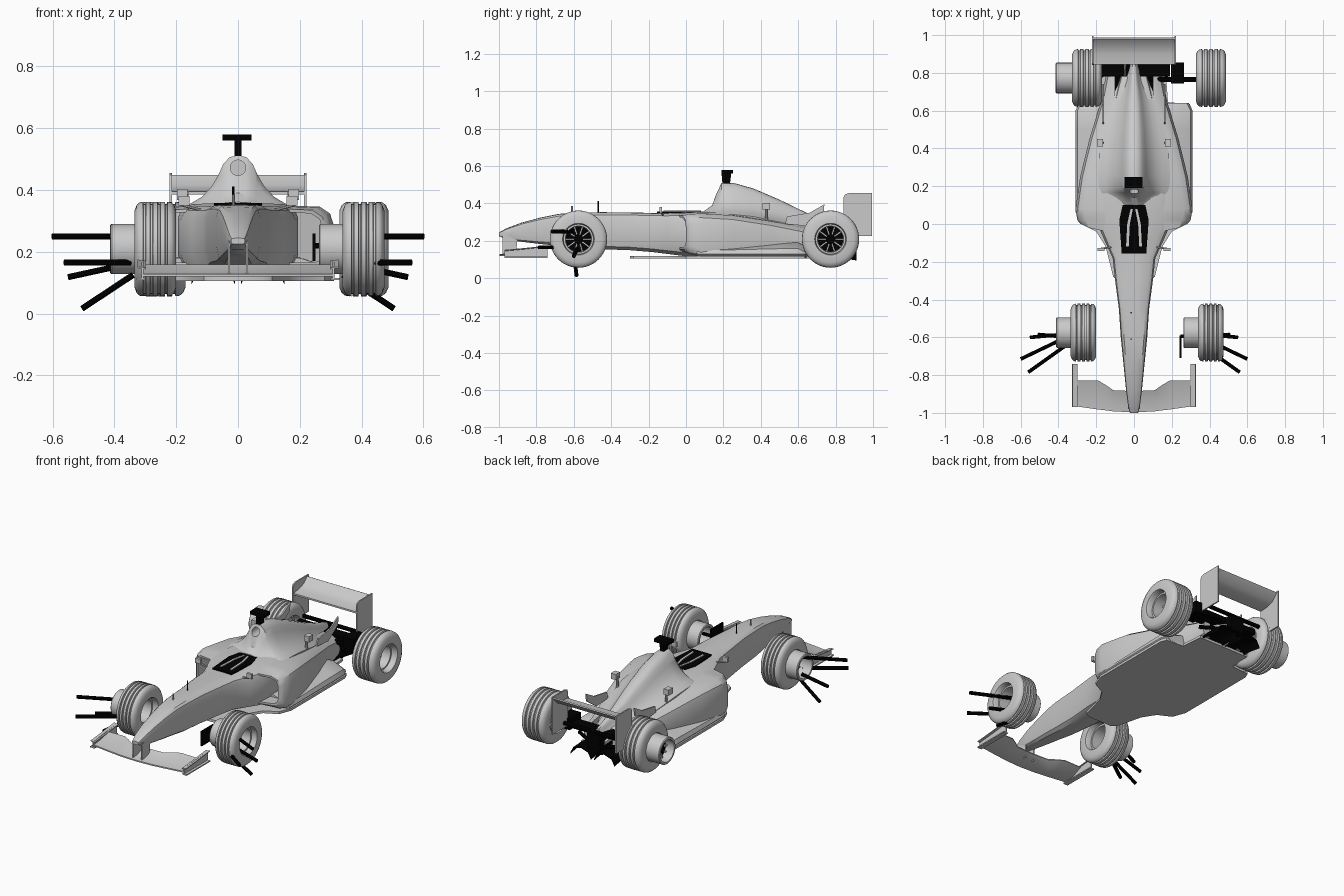
import bpy, bmesh, math
from mathutils import Vector

if "Cube" in bpy.data.objects:
    bpy.data.objects.remove(bpy.data.objects["Cube"])


def material(name, c):
    m = bpy.data.materials.new(name)
    m.diffuse_color = (c, c, c, 1)
    m.use_nodes = True
    m.node_tree.nodes["Principled BSDF"].inputs["Base Color"].default_value = m.diffuse_color
    return m


GREY = material("light_grey", 0.59)
BLACK = material("black", 0.0)


def finish(bm, name, mat):
    bmesh.ops.recalc_face_normals(bm, faces=bm.faces)
    me = bpy.data.meshes.new(name)
    bm.to_mesh(me)
    bm.free()
    me.materials.append(mat)
    ob = bpy.data.objects.new(name, me)
    bpy.context.collection.objects.link(ob)
    return ob


def loft(name, rings, mat=GREY, inlet=0):
    """Skin a row of closed rings; inlet sinks the first cap to make an opening."""
    bm = bmesh.new()
    rows = [[bm.verts.new(p) for p in r] for r in rings]
    n = len(rows[0])
    for a, b in zip(rows, rows[1:]):
        for i in range(n):
            j = (i + 1) % n
            bm.faces.new((a[i], a[j], b[j], b[i]))
    front = bm.faces.new(rows[0])
    bm.faces.new(rows[-1])
    if inlet:
        bmesh.ops.recalc_face_normals(bm, faces=bm.faces)
        bmesh.ops.inset_region(bm, faces=[front], thickness=0.012)
        new = bmesh.ops.extrude_face_region(bm, geom=[front])["geom"]
        bmesh.ops.translate(bm, vec=(0, inlet, 0),
                            verts=[g for g in new if isinstance(g, bmesh.types.BMVert)])
        if front.is_valid:
            bm.faces.remove(front)
    return finish(bm, name, mat)


def prism(name, pts, lo, hi, axis, mat=GREY):
    """Outline extruded along x (points y,z) or z (points x,y)."""
    at = (lambda p, t: (t, *p)) if axis == "x" else (lambda p, t: (*p, t))
    return loft(name, [[at(p, lo) for p in pts], [at(p, hi) for p in pts]], mat)


def box(name, c, s, mat=GREY):
    x, y, z = (v / 2 for v in s)
    return prism(name, [(c[0] - x, c[1] - y), (c[0] + x, c[1] - y),
                        (c[0] + x, c[1] + y), (c[0] - x, c[1] + y)], c[2] - z, c[2] + z, "z", mat)


def rod(name, a, b, r=0.009, mat=BLACK, n=8):
    a, b = Vector(a), Vector(b)
    q = (b - a).to_track_quat("Z", "Y")
    ring = [q @ Vector((r * math.cos(t), r * math.sin(t), 0))
            for t in (2 * math.pi * (i + .5) / n for i in range(n))]
    return loft(name, [[a + p for p in ring], [b + p for p in ring]], mat)


def lathe(name, pts, y, z, mat=GREY, n=48):
    """Spin a closed (x, radius) outline about an axle parallel to x."""
    bm = bmesh.new()
    rows = []
    for k in range(n):
        t = 2 * math.pi * k / n
        rows.append([bm.verts.new((x, y + r * math.cos(t), z + r * math.sin(t))) for x, r in pts])
    for k in range(n):
        a, b = rows[k], rows[(k + 1) % n]
        for i in range(len(pts)):
            j = (i + 1) % len(pts)
            bm.faces.new((a[i], a[j], b[j], b[i]))
    return finish(bm, name, mat)


def sym(half, y):
    return [(x, y, z) for x, z in half] + [(-x, y, z) for x, z in reversed(half)]


# Nose and tub: y, half width, top, bottom
tub = [(-1, .022, .243, .225), (-.96, .032, .265, .208), (-.88, .042, .295, .195),
       (-.78, .052, .322, .183), (-.68, .062, .342, .173), (-.6, .07, .349, .163),
       (-.45, .08, .351, .155), (-.3, .1, .35, .15), (-.18, .113, .347, .14),
       (-.1, .15, .347, .13), (-.02, .185, .349, .12), (.1, .195, .355, .12),
       (.3, .18, .35, .12), (.6, .12, .29, .12), (.78, .07, .25, .14)]
loft("nose_and_tub", [sym([(w * .6, b), (w * .88, b + (t - b) * .08), (w, b + (t - b) * .3),
                           (w, b + (t - b) * .8), (w * .93, t - (t - b) * .06), (w * .75, t),
                           (w * .2, t + .002)], y) for y, w, t, b in tub])

# Engine cover: y, half width, top, base; the intake mouth is cut out of its front
bell = [(1, -.25), (1, 0), (.8, .1), (.62, .22), (.45, .42), (.33, .65), (.25, .85), (.14, .98), (.04, 1)]
cover = [(.1, .15, .362, .34), (.14, .17, .39, .34), (.165, .185, .46, .34), (.19, .19, .51, .34),
         (.26, .19, .508, .34), (.36, .185, .48, .33), (.5, .165, .42, .30), (.64, .13, .352, .265),
         (.75, .08, .305, .23), (.86, .05, .27, .2)]
engine = loft("engine_cover", [sym([(w * x, b + (t - b) * h) for x, h in bell], y) for y, w, t, b in cover])
cutter = rod("intake_cutter", (0, .08, .472), (0, .235, .472), .025, GREY, 20)
cutter.hide_render = True
cutter.hide_viewport = True
cut = engine.modifiers.new("intake", "BOOLEAN")
cut.operation, cut.object = "DIFFERENCE", cutter

# Flat floor
edge = [(.08, -.3), (.11, -.28), (.15, -.12), (.2, -.04), (.28, 0), (.31, .08), (.31, .6),
        (.295, .635), (.18, .645), (.17, .78)]
prism("floor", edge + [(-x, y) for x, y in reversed(edge)], .105, .12, "z")

# Driver opening
prism("cockpit_opening", [(-.065, -.155), (.065, -.155), (.078, .02), (.06, .1), (-.06, .1), (-.078, .02)],
      .345, .3575, "z", BLACK)

# Overhead camera and antennas
prism("camera_post", [(.195, .505), (.235, .505), (.242, .56), (.19, .56)], -.012, .012, "x", BLACK)
box("camera_bar", (-.003, .22, .57), (.095, .06, .02), BLACK)
rod("nose_antenna", (-.015, -.47, .34), (-.015, -.47, .412), .004)
rod("nose_sensor", (-.015, -.61, .34), (-.015, -.61, .385), .005, GREY)

# Front wing: x, leading edge, trailing edge
wing = [(0, -.997, -.885), (.11, -.992, -.88), (.145, -.987, -.855), (.19, -.982, -.828), (.31, -.965, -.83)]
stations = [(-x, a, b) for x, a, b in reversed(wing[1:])] + wing
loft("front_wing", [[(x, a, .12), (x, (a + b) / 2, .124), (x, b, .154), (x, b, .159),
                     (x, (a + b) / 2, .136), (x, a, .128)] for x, a, b in stations])

# Rear wing and its low beam
prism("rear_wing_plane", [(.845, .385), (.9, .388), (.95, .405), (.988, .445), (.98, .449),
                          (.945, .416), (.9, .401), (.845, .395)], -.22, .22, "x")
rod("rear_lower_beam", (-.22, .88, .255), (.22, .88, .255), .012)

# Gearbox and rear axle
box("gearbox", (0, .81, .2), (.09, .18, .09), BLACK)
box("axle_block", (.23, .8, .24), (.07, .11, .07), BLACK)
rod("axle", (.05, .765, .22), (.33, .765, .22), .013)
box("axle_plate", (.11, .815, .235), (.16, .07, .03), BLACK)
box("left_axle_plate", (-.11, .815, .235), (.12, .07, .03), BLACK)

for s, side in ((1, "right"), (-1, "left")):
    # Side pods: y, outer half width, top, bottom
    pods = [(-.05, .285, .335, .155), (.02, .3, .343, .13), (.08, .31, .346, .115), (.25, .285, .336, .115),
            (.45, .236, .305, .115), (.65, .175, .265, .115), (.78, .15, .24, .13)]
    rings = []
    for k, (y, w, t, b) in enumerate(pods):
        half = [(.1, b), (w - .03, b), (w - .007, b + .012), (w, b + .04), (w, t - .06),
                (w - .012, t - .022), (w - .045, t), (.1, t + .006)]
        rings.append([(s * x, y + (max(0, x - .18) * .5 if k == 0 else 0), z) for x, z in half])
    loft(side + "_side_pod", rings, GREY, .14)
    # Low flared skirt over the floor
    skirt = [(.06, .31, .16), (.3, .31, .165), (.5, .31, .17), (.6, .31, .17), (.64, .29, .15)]
    loft(side + "_skirt", [[(s * .12, y, .11), (s * (w - .02), y, .11), (s * w, y, .13),
                            (s * (w - .01), y, t - .012), (s * .2, y, t + .02), (s * .12, y, t + .02)]
                           for y, w, t in skirt])
    # Small fins, exhaust outlet, mirror, headrest strip
    prism(side + "_rear_flick", [(.53, .29), (.54, .33), (.66, .35), (.74, .395), (.735, .345), (.64, .28)],
          s * .16, s * .168, "x")
    box(side + "_outlet", (s * .18, .43, .385), (.034, .04, .035))
    rod(side + "_outlet_stalk", (s * .165, .43, .29), (s * .168, .43, .385), .008, GREY)
    box(side + "_mirror", (s * .175, -.135, .365), (.035, .015, .03))
    rod(side + "_mirror_stalk", (s * .1, -.12, .33), (s * .185, -.132, .352), .005, GREY)
    prism(side + "_headrest", [(s * .028, -.12), (s * .042, -.12), (s * .036, .0), (s * .018, .08), (s * .006, .08),
                               (s * .022, .0)], .352, .362, "z")
    # Wing supports and end plates
    prism(side + "_nose_pylon", [(-.98, .13), (-.98, .235), (-.9, .215), (-.91, .13)], s * .026, s * .033, "x")
    prism(side + "_front_endplate", [(-.97, .108), (-.97, .15), (-.86, .162), (-.74, .172), (-.74, .115)],
          s * .306, s * .313, "x")
    loft(side + "_endplate_lip", [[(s * .298, y, z), (s * .326, y, z + .004), (s * .326, y, z + .009),
                                   (s * .298, y, z + .005)]
                                  for y, z in ((-.97, .143), (-.86, .153), (-.74, .166))])
    box(side + "_endplate_foot", (s * .314, -.855, .112), (.03, .23, .007))
    prism(side + "_rear_endplate", [(.845, .225), (.842, .43), (.85, .448), (.87, .455), (.995, .455), (.995, .225)],
          s * .214, s * .222, "x")
    # Arched diffuser tunnel and rear links
    arch = [(.01, 0), (.03, .7), (.08, 1), (.13, .7), (.15, 0)]
    loft(side + "_diffuser", [[(s * x, y, z + h * u) for x, u in arch] +
                              [(s * x, y, z + h * u + .008) for x, u in reversed(arch)]
                              for y, z, h in ((.7, .108, .01), (.82, .11, .04), (.912, .095, .055))], BLACK)
    rod(side + "_rear_link", (s * .04, .86, .17), (s * .18, .78, .17), .011)
    # Loose front suspension arms pointing outwards
    for k, (a, b) in enumerate([((.6, -.715, .25), (.36, -.6, .25)), ((.56, -.785, .165), (.35, -.635, .165)),
                                ((.55, -.6, .118), (.38, -.585, .155)), ((.505, -.585, .016), (.34, -.6, .125))]):
        rod(f"{side}_front_arm_{k + 1}", (s * a[0], *a[1:]), (s * b[0], *b[1:]), .0105)

box("brake_duct", (.246, -.65, .215), (.01, .12, .09), BLACK)
rod("brake_duct_pipe", (.245, -.595, .22), (.3, -.595, .22), .01)


def wheel(name, x0, x1, y, h0, h1, disc):
    """Grooved tyre, open hub tube and spoked rim."""
    z, R, w = .209, .153, x1 - x0
    tread = [(0, .085), (0, .125), (.05, .142), (.12, .151)]
    for g in (.24, .41, .59, .76):
        tread += [(g - .035, R), (g - .022, R - .008), (g + .022, R - .008), (g + .035, R)]
    tread += [(.88, .151), (.95, .142), (1, .125), (1, .085), (.93, .08), (.07, .08)]
    lathe(name + "_tyre", [(x0 + u * w, r) for u, r in tread], y, z)
    lathe(name + "_hub", [(h0, .066), (h0, .077), (h0 + .004, .081), (h1, .081), (h1, .07)], y, z)
    rod(name + "_brake_disc", (disc - .006, y, z), (disc, y, z), .068, BLACK, 32)
    rod(name + "_hub_nut", (disc - .025, y, z), (disc + .025, y, z), .026, BLACK, 12)
    for k in range(10):
        t = math.pi * k / 5
        c, q = math.cos(t), math.sin(t)
        for d in (-.014, .012):
            rod(f"{name}_spoke_{k}", (disc + d, y + .018 * c, z + .018 * q),
                (disc + d, y + .072 * c, z + .072 * q), .006, GREY, 4)


wheel("front_right", .339, .474, -.575, .262, .44, .36)
wheel("front_left", -.335, -.2, -.575, -.412, -.235, -.32)
wheel("rear_right", .328, .487, .773, .332, .45, .38)
wheel("rear_left", -.328, -.17, .773, -.415, -.21, -.35)

# Smooth shading with sharp edges kept
for ob in bpy.data.objects:
    if ob is not cutter:
        ob.select_set(True)
        bpy.context.view_layer.objects.active = ob
bpy.ops.object.shade_smooth_by_angle(angle=math.radians(35))
